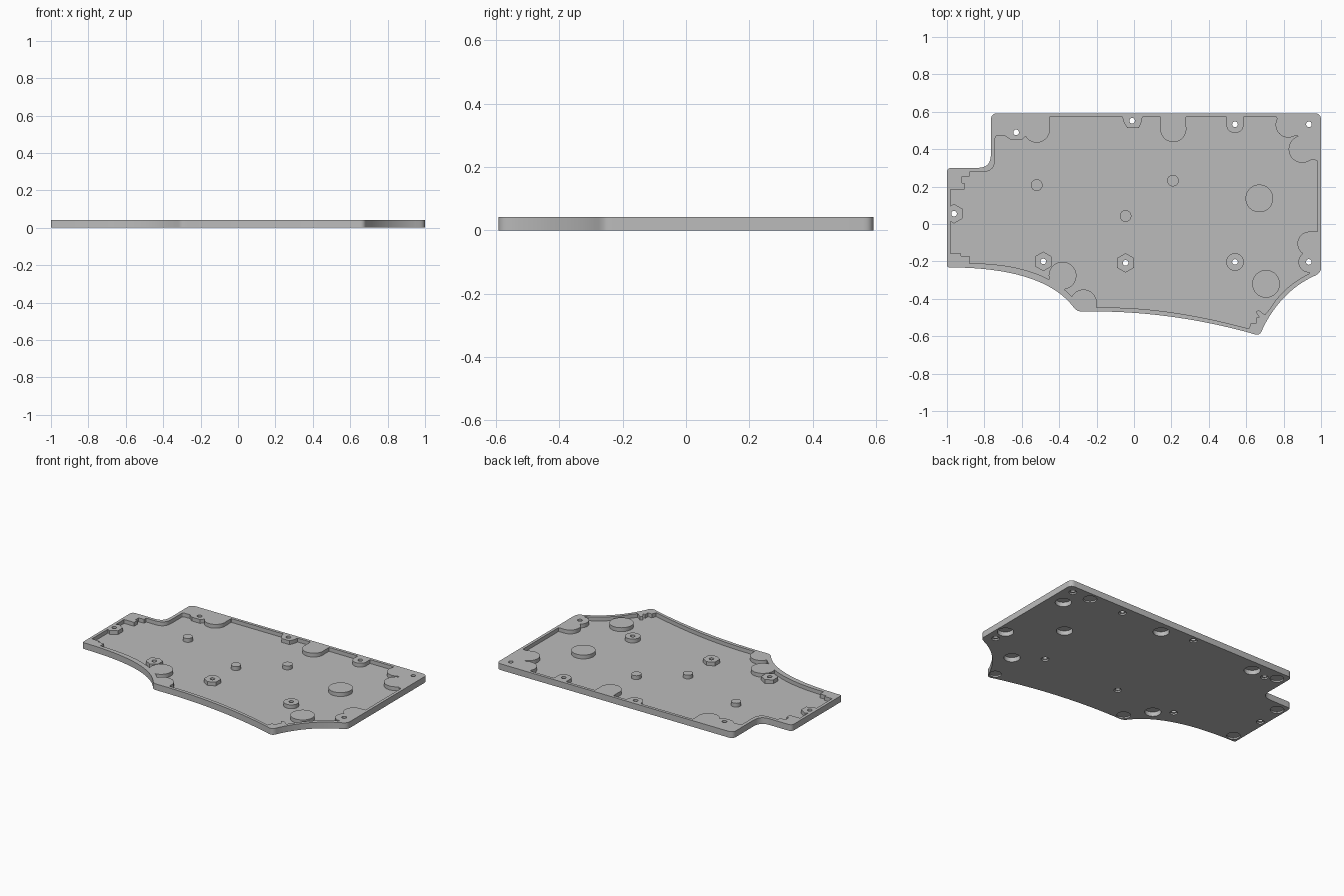
import bpy, bmesh, math
from mathutils import Vector

if "Cube" in bpy.data.objects:
    bpy.data.objects.remove(bpy.data.objects["Cube"], do_unlink=True)

HEIGHT, FLOOR = 0.042, 0.016

grey = bpy.data.materials.new("plain grey")
grey.use_nodes = True
grey.diffuse_color = (0.5, 0.5, 0.5, 1)
grey.node_tree.nodes["Principled BSDF"].inputs["Base Color"].default_value = (0.5, 0.5, 0.5, 1)


def curve(a, c, b, n=16):
    """Points of a quadratic curve from a to b pulled towards c."""
    a, b, c = Vector(a), Vector(b), Vector(c)
    return [a * (1 - t) ** 2 + c * 2 * t * (1 - t) + b * t * t
            for t in (i / n for i in range(n + 1))]


def rounded(path):
    """Expand (x, y, radius) corners; plain 2D points are kept."""
    out = []
    for i, p in enumerate(path):
        if len(p) == 2:
            out.append(Vector(p))
            continue
        q = Vector(p[:2])
        before = Vector(path[i - 1][:2]) - q
        after = Vector(path[(i + 1) % len(path)][:2]) - q
        out += curve(q + before.normalized() * p[2], q, q + after.normalized() * p[2], 6)
    return out


def circle(x, y, r, n=32, turn=0.0):
    return [(x + r * math.cos(turn + math.tau * i / n),
             y + r * math.sin(turn + math.tau * i / n)) for i in range(n)]


def prism(name, outlines, z0, z1):
    """Extrude every closed outline from z0 to z1 into one object."""
    bm = bmesh.new()
    for pts in outlines:
        face = bm.faces.new([bm.verts.new((p[0], p[1], z0)) for p in pts])
        new = bmesh.ops.extrude_face_region(bm, geom=[face])["geom"]
        verts = [g for g in new if isinstance(g, bmesh.types.BMVert)]
        bmesh.ops.translate(bm, verts=verts, vec=(0, 0, z1 - z0))
    bmesh.ops.recalc_face_normals(bm, faces=bm.faces)
    mesh = bpy.data.meshes.new(name)
    bm.to_mesh(mesh)
    bm.free()
    mesh.materials.append(grey)
    obj = bpy.data.objects.new(name, mesh)
    bpy.context.collection.objects.link(obj)
    return obj


def cut(target, cutter):
    """Subtract the cutter and remove it."""
    mod = target.modifiers.new("cut", "BOOLEAN")
    mod.operation, mod.solver, mod.object = "DIFFERENCE", "EXACT", cutter
    bpy.context.view_layer.objects.active = target
    bpy.ops.object.modifier_apply(modifier=mod.name)
    bpy.data.objects.remove(cutter, do_unlink=True)


# Outer outline of the plate
outline = rounded(
    [(-0.765, 0.592, 0.035), (-0.765, 0.3, 0.07), (-1, 0.3, 0.025), (-1, -0.232, 0.015)]
    + curve((-0.98, -0.232), (-0.5, -0.235), (-0.335, -0.43))
    + [(-0.305, -0.468, 0.025)]
    + curve((-0.27, -0.468), (0.175, -0.46), (0.62, -0.582))
    + [(0.674, -0.6, 0.035)]
    + curve((0.69, -0.555), (0.79, -0.355), (0.97, -0.275))
    + [(1, -0.258, 0.025), (1, 0.592, 0.035)])
plate = prism("case_bottom_plate", [outline], 0, HEIGHT)

# Recess outline with stepped corner blocks
recess_outline = rounded(
    [(-0.45, 0.572), (-0.54, 0.475), (-0.575, 0.475), (-0.6, 0.45), (-0.66, 0.45),
     (-0.69, 0.472), (-0.742, 0.472, 0.015), (-0.742, 0.278, 0.07),
     (-0.88, 0.278), (-0.88, 0.255), (-0.92, 0.255), (-0.92, 0.22), (-0.905, 0.22),
     (-0.905, 0.185), (-0.98, 0.185), (-0.98, -0.158), (-0.925, -0.158),
     (-0.925, -0.172), (-0.88, -0.172)]
    + curve((-0.88, -0.21), (-0.49, -0.21), (-0.32, -0.4))
    + [(-0.2, -0.4), (-0.2, -0.447)]
    + curve((-0.18, -0.447), (0.175, -0.44), (0.615, -0.56))
    + [(0.625, -0.53), (0.655, -0.53), (0.655, -0.5), (0.67, -0.5),
       (0.65, -0.47), (0.665, -0.46), (0.70, -0.485)]
    + curve((0.725, -0.455), (0.8, -0.33), (0.95, -0.258), 10)
    + [(0.98, -0.24), (0.98, 0.47, 0.02), (0.87, 0.47), (0.8, 0.5), (0.76, 0.572)])
recess = prism("recess_cutter", [recess_outline], FLOOR, HEIGHT + 0.02)

# Raised bosses stay standing inside the recess
small_posts = [(-0.52, 0.208), (-0.045, 0.043), (0.208, 0.232)]
foot_bosses = [(0.67, 0.137, 0.074), (0.706, -0.32, 0.074), (-0.382, -0.276, 0.074),
               (-0.52, 0.505, 0.07), (0.21, 0.508, 0.07), (0.9, 0.4, 0.073),
               (0.938, -0.105, 0.064)]
shallow_feet = [(-0.7, 0.525), (-0.945, 0.235), (-0.945, -0.18), (-0.27, -0.42),
                (0.8, 0.535), (0.655, -0.538)]
screws = [(-0.63, 0.49), (-0.01, 0.552), (0.54, 0.533), (0.935, 0.533), (-0.962, 0.055),
          (-0.485, -0.2), (-0.045, -0.208), (0.54, -0.203), (0.935, -0.203)]

bosses = [circle(x, y, 0.031) for x, y in small_posts]
bosses += [circle(*b, 48) for b in foot_bosses]
bosses += [circle(0.54, -0.203, 0.047), circle(0.54, 0.533, 0.047),
           circle(0.935, -0.203, 0.056), circle(-0.27, -0.42, 0.07),
           circle(0.825, 0.53, 0.068)]
bosses += [circle(x, y, 0.052, 6, math.pi / 6)
           for x, y in (screws[5], screws[6], screws[4])]
# Bridges joining bosses to the wall
bosses += [[(x - w, y), (x + w, y), (x + w, y + 0.1), (x - w, y + 0.1)]
           for x, y, w in ((0.21, 0.508, 0.069), (0.54, 0.533, 0.046), (-0.52, 0.505, 0.069))]
bosses += [[(0.9, 0.33), (0.96, 0.345), (1.0, 0.33), (1.0, 0.48), (0.9, 0.472)],
           [(0.94, -0.041), (1.0, -0.041), (1.0, -0.3), (0.935, -0.258), (0.89, -0.2)],
           [(-0.07, 0.6), (-0.055, 0.545), (-0.035, 0.512), (0.025, 0.512),
            (0.04, 0.545), (0.05, 0.6)]]
for shape in bosses:
    cut(recess, prism("boss", [shape], 0, HEIGHT + 0.05))
cut(plate, recess)

# Foot pockets and screw head seats on the underside
cut(plate, prism("deep_pockets", [circle(x, y, 0.05) for x, y, r in foot_bosses], -0.01, 0.03))
cut(plate, prism("shallow_pockets", [circle(x, y, 0.042 if y > -0.5 else 0.036)
                                     for x, y in shallow_feet], -0.01, 0.01))
cut(plate, prism("screw_seats", [circle(x, y, 0.024, 24) for x, y in screws], -0.01, 0.01))

# Through holes
cut(plate, prism("screw_holes", [circle(x, y, 0.015, 24) for x, y in screws], -0.02, 0.08))

bpy.ops.object.select_all(action="DESELECT")
plate.select_set(True)
bpy.context.view_layer.objects.active = plate
bpy.ops.object.shade_smooth_by_angle(angle=math.radians(30))
